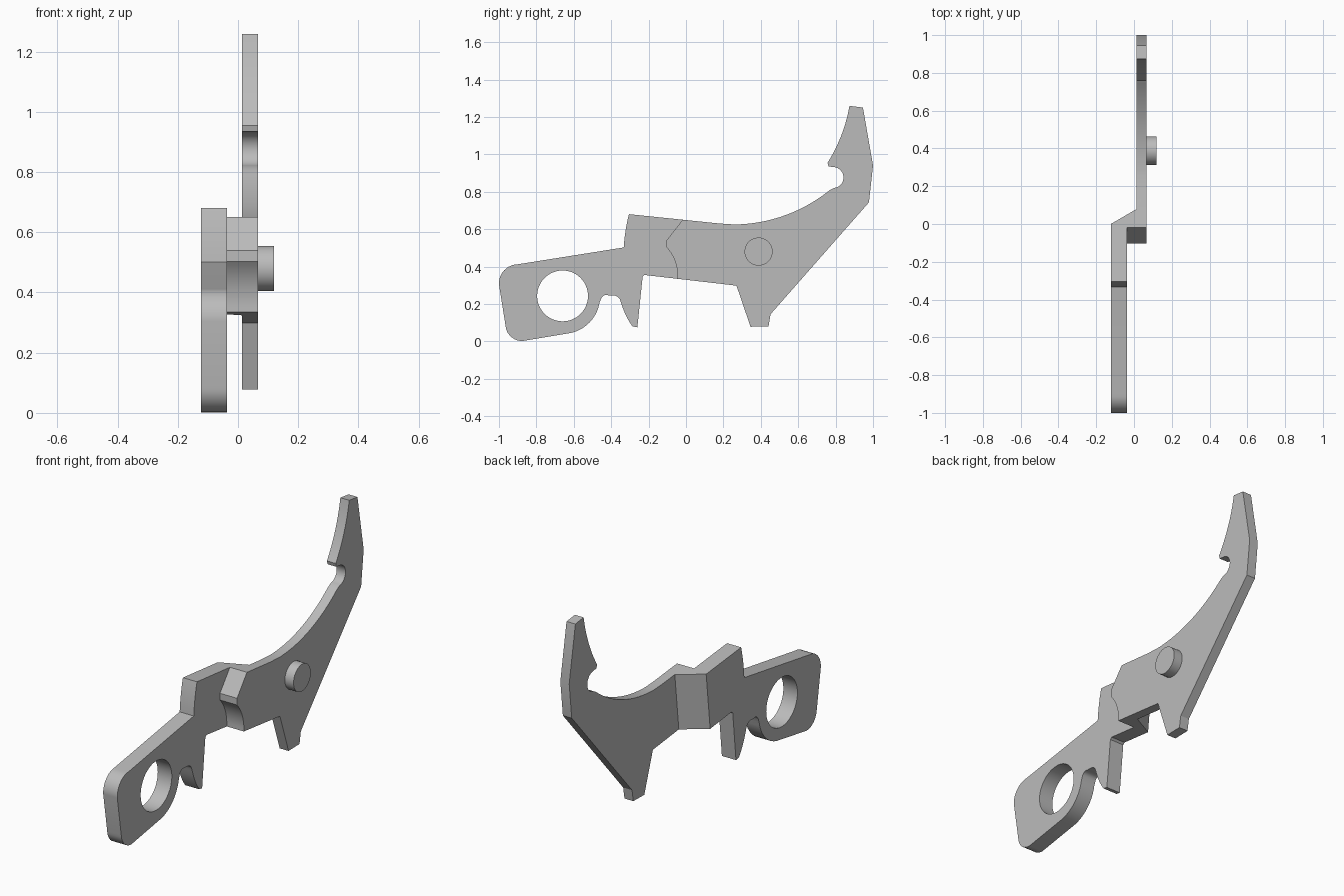
import bpy, bmesh, math
from mathutils import Vector

if "Cube" in bpy.data.objects:
    bpy.data.objects.remove(bpy.data.objects["Cube"], do_unlink=True)

steel = bpy.data.materials.new("grey_steel")
steel.use_nodes = True
GREY = (0.5, 0.5, 0.5, 1)
steel.diffuse_color = GREY
steel.node_tree.nodes["Principled BSDF"].inputs["Base Color"].default_value = GREY


def arc(a, m, b, n=10):
    """Points on the circle running from a through m to b."""
    (ax, ay), (mx, my), (bx, by) = a, m, b
    d = 2 * (ax * (my - by) + mx * (by - ay) + bx * (ay - my))
    sa, sm, sb = ax**2 + ay**2, mx**2 + my**2, bx**2 + by**2
    cx = (sa * (my - by) + sm * (by - ay) + sb * (ay - my)) / d
    cy = (sa * (bx - mx) + sm * (ax - bx) + sb * (mx - ax)) / d
    r = math.hypot(ax - cx, ay - cy)
    t0, tm, t1 = (math.atan2(y - cy, x - cx) for x, y in (a, m, b))
    sweep = (t1 - t0) % math.tau
    if (tm - t0) % math.tau > sweep:
        sweep -= math.tau
    return [(cx + r * math.cos(t0 + sweep * i / n),
             cy + r * math.sin(t0 + sweep * i / n)) for i in range(n + 1)]


def circle(c, r, n=48):
    return [(c[0] + r * math.cos(math.tau * i / n),
             c[1] + r * math.sin(math.tau * i / n)) for i in range(n)]


def prism(name, base, offset):
    """Solid swept from a flat outline along an offset."""
    bm = bmesh.new()
    face = bm.faces.new([bm.verts.new(p) for p in base])
    top = bmesh.ops.extrude_face_region(bm, geom=[face])["geom"]
    bmesh.ops.translate(bm, vec=Vector(offset),
                        verts=[v for v in top if isinstance(v, bmesh.types.BMVert)])
    bmesh.ops.recalc_face_normals(bm, faces=bm.faces)
    mesh = bpy.data.meshes.new(name)
    bm.to_mesh(mesh)
    bm.free()
    mesh.materials.append(steel)
    obj = bpy.data.objects.new(name, mesh)
    bpy.context.collection.objects.link(obj)
    return obj


def side_prism(name, outline, x0, x1):
    return prism(name, [(x0, y, z) for y, z in outline], (x1 - x0, 0, 0))


def activate(obj):
    bpy.ops.object.select_all(action="DESELECT")
    obj.select_set(True)
    bpy.context.view_layer.objects.active = obj


def cut(obj, cutter):
    mod = obj.modifiers.new("cut", "BOOLEAN")
    mod.operation, mod.solver, mod.object = "DIFFERENCE", "EXACT", cutter
    activate(obj)
    bpy.ops.object.modifier_apply(modifier=mod.name)
    bpy.data.objects.remove(cutter, do_unlink=True)


LEFT, STEP, WEB, RIGHT, PIN = -0.123, -0.037, 0.013, 0.067, 0.12

# Side outline of the whole lever, from the eye end round the underside
outline = (
    arc((-0.9, 0.412), (-0.974, 0.378), (-1.0, 0.305))
    + arc((-0.965, 0.085), (-0.935, 0.024), (-0.875, 0.002))
    + arc((-0.615, 0.045), (-0.51, 0.107), (-0.462, 0.208))
    + arc((-0.455, 0.225), (-0.437, 0.246), (-0.415, 0.246), 5)
    + arc((-0.39, 0.246), (-0.365, 0.238), (-0.35, 0.215), 5)
    + arc((-0.345, 0.2), (-0.322, 0.14), (-0.286, 0.08), 5)
    + [(-0.26, 0.075), (-0.232, 0.345), (-0.222, 0.355), (0.27, 0.298),
       (0.345, 0.078), (0.441, 0.08), (0.452, 0.145), (0.978, 0.743),
       (1.0, 0.94), (0.946, 1.25)]
    # Hook tip, round notch and hollow upper edge
    + arc((0.874, 1.259), (0.826, 1.09), (0.757, 0.955))
    + [(0.762, 0.935)]
    + arc((0.79, 0.932), (0.842, 0.877), (0.79, 0.82), 16)
    + arc((0.765, 0.806), (0.535, 0.676), (0.26, 0.625), 20)
    + [(0.18, 0.63), (-0.305, 0.68)]
    + arc((-0.31, 0.66), (-0.325, 0.58), (-0.333, 0.502), 5)
)
lever = side_prism("lever", outline, LEFT, RIGHT)

# Finger eye
cut(lever, side_prism("eye_cutter", circle((-0.66, 0.243), 0.136), -0.4, 0.4))

# Right side stepped down in front of the shaped shoulder
shoulder = ([(-1.2, -0.2), (-1.2, 0.9), (0.0, 0.9), (-0.01, 0.66), (-0.104, 0.54)]
            + arc((-0.104, 0.503), (-0.065, 0.444), (-0.045, 0.337)) + [(-0.045, -0.2)])
cut(lever, side_prism("shoulder_cutter", shoulder, STEP, 0.4))

# Left side ramped over to the thin rear plate, square to the sloping top edge
slope = 0.08 / (WEB - LEFT)
tilt, low, high = 0.11, -0.2, 1.5
plan = [(-0.3, slope * (-0.3 - LEFT)), (WEB, 0.08), (WEB, 1.6), (-0.3, 1.6)]
cut(lever, prism("ramp_cutter", [(x, y + tilt * (low - 0.65), low) for x, y in plan],
                 (0, tilt * (high - low), high - low)))

# Pivot pin on the right face
pin = side_prism("pivot_pin", circle((0.388, 0.48), 0.075), RIGHT - 0.01, PIN)

for part in (lever, pin):
    activate(part)
    bpy.ops.object.shade_smooth_by_angle(angle=math.radians(30))
